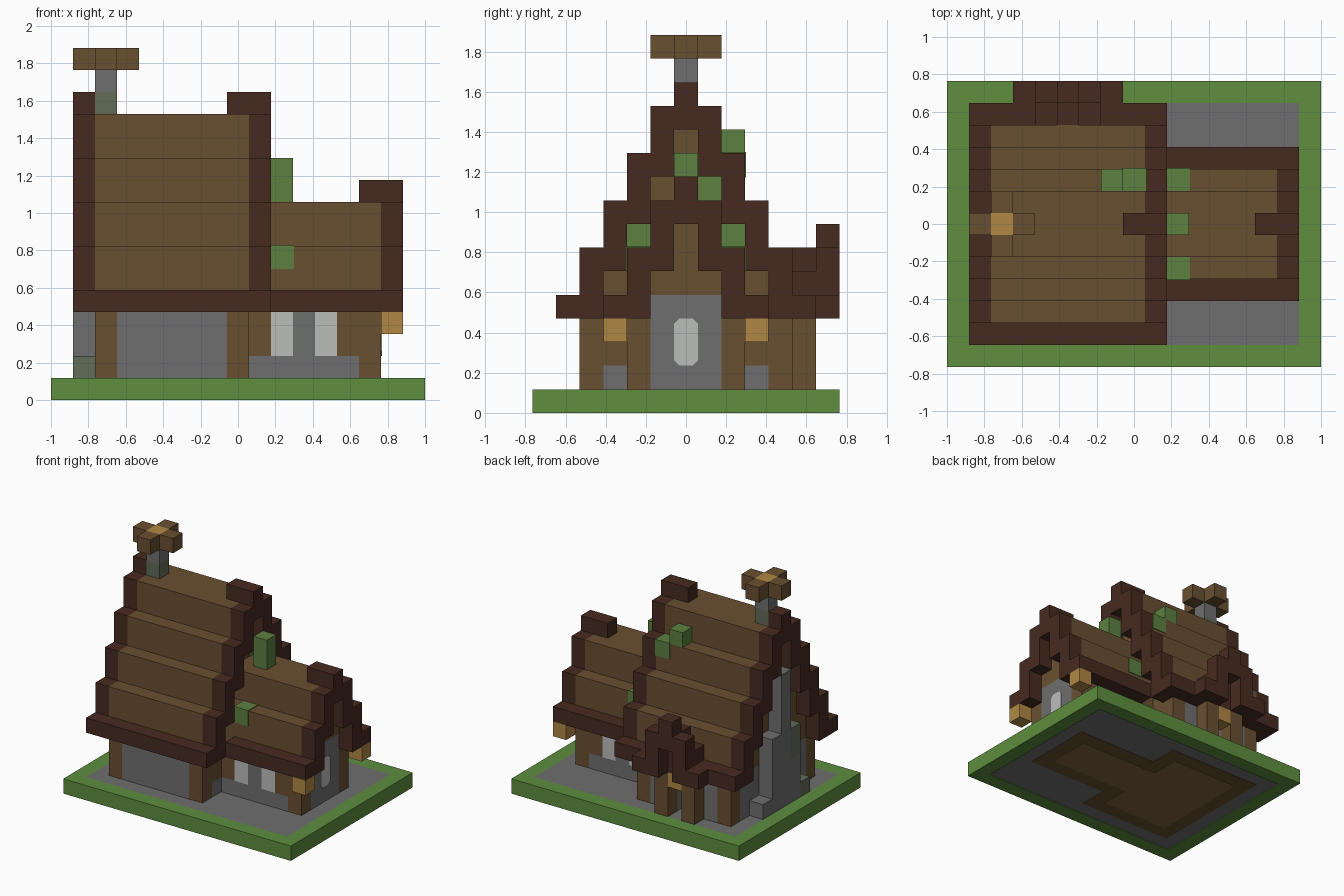
import bpy
import bmesh

if "Cube" in bpy.data.objects:
    bpy.data.objects.remove(bpy.data.objects["Cube"], do_unlink=True)

U = 2 / 17  # one building block


def material(name, code):
    """Flat material from an sRGB hex code."""
    rgb = [int(code[i:i + 2], 16) / 255 for i in range(0, 6, 2)]
    lin = [c / 12.92 if c < 0.04045 else ((c + 0.055) / 1.055) ** 2.4 for c in rgb]
    m = bpy.data.materials.new(name)
    m.use_nodes = True
    m.diffuse_color = (*lin, 1)
    bsdf = m.node_tree.nodes["Principled BSDF"]
    bsdf.inputs["Base Color"].default_value = (*lin, 1)
    bsdf.inputs["Roughness"].default_value = 0.9
    return m


GRASS = material("grass", "5E8E3E")
MOSS = material("moss", "5D8040")
STONE = material("stone", "6F6F6F")
MOSSY = material("mossy_stone", "626C58")
WOOD = material("wood", "694F31")
DARK = material("dark_wood", "462A20")
OAK = material("light_oak", "80643F")
GLOW = material("lantern_glow", "B08844")
GLASS = material("glass", "BBBDBB")


def blocks(name, mat, *boxes):
    """One object from boxes given as inclusive block ranges (i, j, k)."""
    bm = bmesh.new()
    for box in boxes:
        lo, hi = [], []
        for r in box:
            a, b = r if isinstance(r, tuple) else (r, r)
            lo.append(a)
            hi.append(b + 1)
        cube = bmesh.ops.create_cube(bm, size=1)
        for v in cube["verts"]:
            p = [lo[n] if v.co[n] < 0 else hi[n] for n in range(3)]
            v.co = ((p[0] - 8.5) * U, (p[1] - 6.5) * U, p[2] * U)
    mesh = bpy.data.meshes.new(name)
    bm.to_mesh(mesh)
    bm.free()
    mesh.materials.append(mat)
    obj = bpy.data.objects.new(name, mesh)
    bpy.context.collection.objects.link(obj)
    return obj


def both(*boxes):
    """Add the copy of each box on the other side of the ridge line."""
    out = []
    for i, j, k in boxes:
        a, b = j if isinstance(j, tuple) else (j, j)
        out += [(i, (a, b), k), (i, (12 - b, 12 - a), k)]
    return out


def patch(i, j, k, e=0.04):
    """A single block swollen slightly so it shows over its neighbours."""
    return tuple((c - e, c + e) for c in (i, j, k))


# Base: lawn border, paving and the foundation seen underneath
blocks("lawn_border", GRASS, ((0, 16), 0, 0), ((0, 16), 12, 0),
       (0, (1, 11), 0), (16, (1, 11), 0))
blocks("paving", STONE, ((1, 15), (1, 11), (0.05, 0)))
blocks("foundation", WOOD, ((2, 8), (2, 10), (0.02, -0.95)),
       ((8, 14), (4, 8), (0.02, -0.95)))
blocks("floor", OAK, ((3, 7), (3, 9), (0, -0.98)), ((8, 13), (5, 7), (0, -0.98)))

# Timber posts and stone walls
WALL = (1, 3)
blocks("corner_posts", WOOD, *both((2, 2, WALL), (8, 2, WALL), (14, 4, WALL)))
blocks("main_walls", STONE, ((3, 7), 2, WALL), ((3, 4), 10, WALL), ((6, 7), 10, WALL),
       (2, (3, 9), WALL), *both((8, 3, 1)))
blocks("back_door", WOOD, (5, 9, WALL))
blocks("wing_walls", STONE, *both(((9, 13), 4, 1), (11, 4, (2, 3))), (14, (5, 7), (1, 4)))
blocks("wall_timbers", WOOD,
       *both((8, 3, (2, 3)), (9, 4, (2, 3)), (13, 4, (2, 3))))
blocks("wing_windows", GLASS, *both((10, 4, (2, 3)), (12, 4, (2, 3))))

# Gable window: thin plate with clipped corners
pane = blocks("gable_window", GLASS, ((15, 14.05), 6, (2, 3)))
bm = bmesh.new()
bm.from_mesh(pane.data)
edges = [e for e in bm.edges if abs(e.verts[0].co.x - e.verts[1].co.x) > 0.001]
bmesh.ops.bevel(bm, geom=edges, offset=0.025, segments=1, affect='EDGES')
bm.to_mesh(pane.data)
bm.free()

# Stepped roofs: each course is one block narrower and two blocks tall
blocks("main_ceiling", WOOD, ((2, 8), (2, 10), 4))
blocks("main_roof", WOOD, *[((2, 8), (2 + n, 10 - n), (5 + 2 * n, 6 + 2 * n))
                            for n in range(4)])
blocks("wing_ceiling", WOOD, ((9, 13), (4, 8), 4))
blocks("wing_roof", WOOD, *[((9, 14), (4 + n, 8 - n), (5 + 2 * n, 6 + 2 * n))
                            for n in range(2)])
blocks("eaves", DARK, *both(((1, 9), 1, 4), ((10, 15), 3, 4)))


def gable_trim(name, i, first):
    """Stair shaped dark frame ending in a short ridge block."""
    steps = both(*[(i, j, (4 + 2 * (j - first), 6 + 2 * (j - first)))
                   for j in range(first, 6)])
    top = 4 + 2 * (6 - first)
    blocks(name, DARK, *steps, (i, 6, (top, top + 1)))


gable_trim("main_gable_trim_right", 1, 2)
gable_trim("main_gable_trim_left", 9, 2)
gable_trim("wing_gable_trim", 15, 4)
blocks("ridge_ends", DARK, (8, 6, 13), (14, 6, 9))

# Back porch with its own small gable
blocks("porch_posts", WOOD, (4, 11, WALL), (6, 11, WALL))
blocks("porch_gable", DARK, (3, 12, 4), (7, 12, 4), (4, 12, (4, 6)), (6, 12, (4, 6)),
       (5, 12, (6, 7)))
blocks("porch_roof", DARK, (4, 11, 5), (6, 11, 5), (5, 11, (5, 6)))

# Stepped chimney on the gable, with its stack and cap
blocks("chimney_breast", STONE, (1, 6, (1, 9)), (1, 7, (1, 5)), (1, 5, (1, 3)), (1, 8, 1))
blocks("chimney_moss", MOSSY, (1, 5, (4, 5)), (1, 4, 1), (2, 6, 13))
blocks("chimney_stack", STONE, (2, 6, 14))
blocks("chimney_cap", WOOD, (1, 6, 15), (3, 6, 15), (2, 5, 15), (2, 7, 15))
blocks("chimney_fire", GLOW, (2, 6, 15))

# Lanterns
blocks("lanterns", GLOW, *both((15, 3, 3)), (5, 11, 3))

# Moss and creepers on roofs and gable
blocks("roof_moss", MOSS, patch(10, 4, 6), patch(10, 8, 6), patch(8, 8, 10),
       (7, 8, 11), (10, 6, (9, 10)))
blocks("gable_moss", MOSS, patch(8, 4, 7), patch(8, 8, 7), patch(8, 7, 9))
